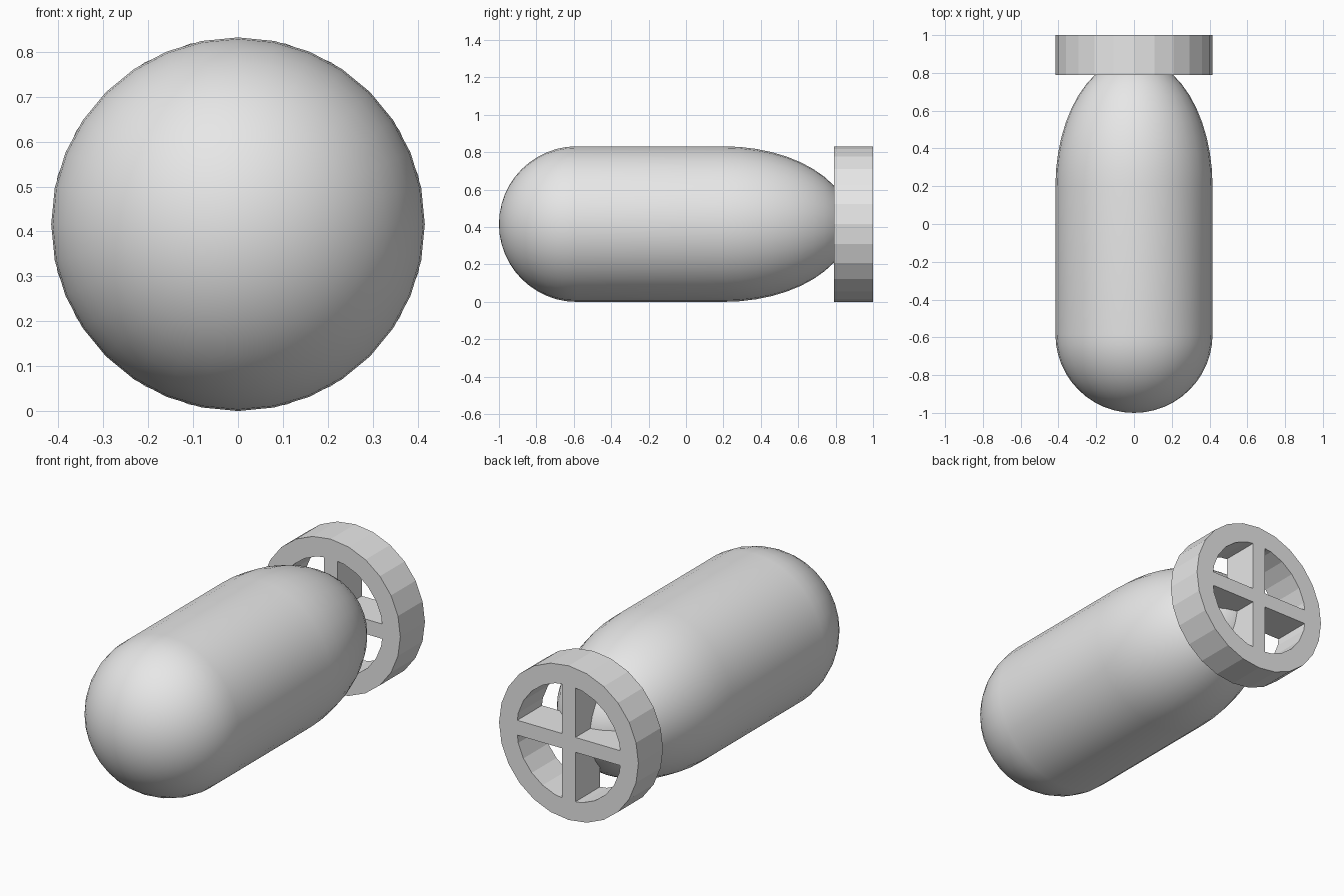
import bpy, bmesh
from math import sin, cos, pi, radians
from mathutils import Vector

cube = bpy.data.objects.get("Cube")
if cube:
    bpy.data.objects.remove(cube, do_unlink=True)

RADIUS = 0.416          # shared by the body and the tail ring
TAIL_FRONT, TAIL_BACK = 0.79, 1.0

grey = bpy.data.materials.new("light_grey")
grey.use_nodes = True
GREY = (0.8, 0.8, 0.8, 1)
grey.diffuse_color = GREY
grey.node_tree.nodes["Principled BSDF"].inputs["Base Color"].default_value = GREY


def finish(name, bm, smooth_angle=None):
    """Turn a bmesh into an object on the body's axis."""
    bmesh.ops.recalc_face_normals(bm, faces=bm.faces)
    mesh = bpy.data.meshes.new(name)
    bm.to_mesh(mesh)
    bm.free()
    mesh.materials.append(grey)
    obj = bpy.data.objects.new(name, mesh)
    bpy.context.collection.objects.link(obj)
    obj.location.z = RADIUS
    if smooth_angle:
        bpy.ops.object.select_all(action='DESELECT')
        obj.select_set(True)
        bpy.context.view_layer.objects.active = obj
        bpy.ops.object.shade_smooth_by_angle(angle=radians(smooth_angle))
    return obj


def lathe(profile, sides, closed=False):
    """Spin (y, radius) points around the y axis."""
    bm = bmesh.new()
    verts = [bm.verts.new((0, y, r)) for y, r in profile]
    edges = [bm.edges.new(pair) for pair in zip(verts, verts[1:])]
    if closed:
        edges.append(bm.edges.new((verts[-1], verts[0])))
    bmesh.ops.spin(bm, geom=verts + edges, cent=(0, 0, 0), axis=(0, 1, 0),
                   angle=2 * pi, steps=sides, use_merge=False)
    bmesh.ops.remove_doubles(bm, verts=bm.verts, dist=0.0005)
    return bm


# Body: round nose, straight middle and a longer tapering tail
NOSE_START, TAPER_START, TAPER_LENGTH = -1 + RADIUS, 0.2, 0.68
STEPS = 12
angles = [i * pi / 2 / STEPS for i in range(STEPS + 1)]
nose = [(NOSE_START - RADIUS * cos(a), RADIUS * sin(a)) for a in angles]
taper = [(TAPER_START + TAPER_LENGTH * sin(a), RADIUS * cos(a)) for a in angles]
finish("body", lathe(nose + taper, 32), 40)

# Tail ring: a faceted band with a wide hole
INNER = 0.312
ring = [(TAIL_FRONT, INNER), (TAIL_FRONT, RADIUS),
        (TAIL_BACK, RADIUS), (TAIL_BACK, INNER)]
finish("tail_ring", lathe(ring, 24, closed=True))

# Tail fins: one upright cross filling the hole, as deep as the ring
HALF = 0.04
bm = bmesh.new()
outline = []
for quarter in range(4):
    c, s = cos(quarter * pi / 2), sin(quarter * pi / 2)
    for x, z in ((INNER, -HALF), (INNER, HALF), (HALF, HALF)):
        outline.append(bm.verts.new((x * c - z * s, TAIL_FRONT, x * s + z * c)))
face = bm.faces.new(outline)
extruded = bmesh.ops.extrude_face_region(bm, geom=[face], use_keep_orig=True)
moved = [v for v in extruded["geom"] if isinstance(v, bmesh.types.BMVert)]
bmesh.ops.translate(bm, verts=moved, vec=Vector((0, TAIL_BACK - TAIL_FRONT, 0)))
finish("tail_fins", bm)
